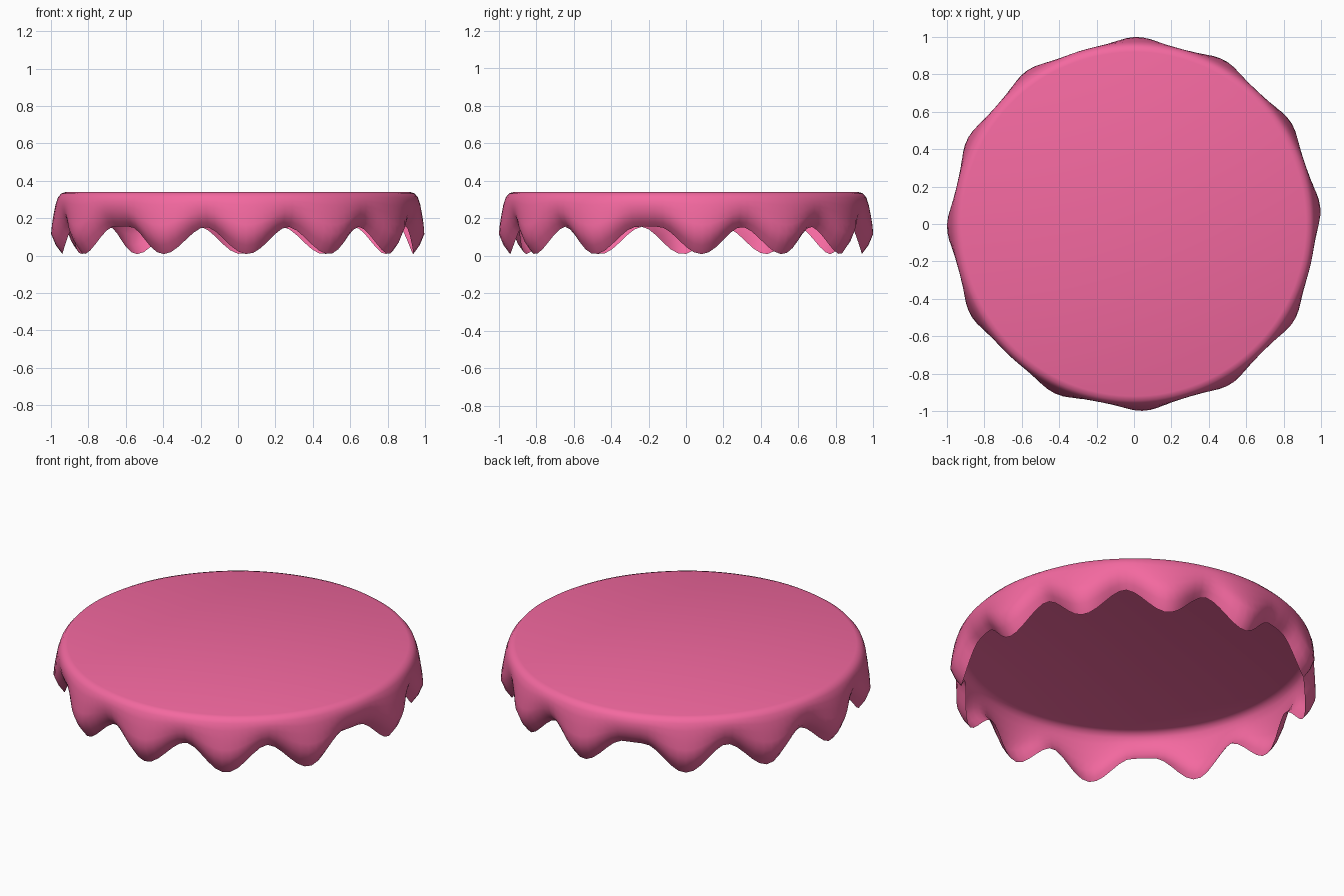
import bpy, bmesh, math

if "Cube" in bpy.data.objects:
    bpy.data.objects.remove(bpy.data.objects["Cube"])

# Side profiles (radius, height) below the flat top: at a drip and between drips
DRIP = [(0.92, 0.34), (0.945, 0.332), (0.963, 0.31), (0.976, 0.27), (0.986, 0.22),
        (0.995, 0.165), (1.0, 0.115), (0.975, 0.055), (0.94, 0.008)]
GAP = [(0.92, 0.34), (0.943, 0.332), (0.959, 0.315), (0.968, 0.29), (0.969, 0.262),
       (0.965, 0.235), (0.955, 0.207), (0.938, 0.18), (0.912, 0.155)]
SEGMENTS = 144

# Twelve drips in three groups of four, with a wider gap between groups
drips = [5 + 120 * g + 28 * i for g in range(3) for i in range(4)]


def drip_weight(deg):
    d = min(abs((deg - a + 180) % 360 - 180) for a in drips)
    return 0.5 + 0.5 * math.cos(math.pi * min(d / 14.5, 1))


# Icing shell: rings blended between the two profiles, open underneath
bm = bmesh.new()
rings = []
for (r1, z1), (r0, z0) in zip(DRIP, GAP):
    ring = []
    for s in range(SEGMENTS):
        deg = 360 * s / SEGMENTS
        w = drip_weight(deg)
        r, z = r0 + (r1 - r0) * w, z0 + (z1 - z0) * w
        a = math.radians(deg)
        ring.append(bm.verts.new((r * math.cos(a), r * math.sin(a), z)))
    rings.append(ring)
for up, low in zip(rings, rings[1:]):
    for s in range(SEGMENTS):
        t = (s + 1) % SEGMENTS
        bm.faces.new((up[s], low[s], low[t], up[t]))

# Flat top
bm.faces.new(rings[0])
for f in bm.faces:
    f.smooth = True

mesh = bpy.data.meshes.new("icing")
bm.to_mesh(mesh)
bm.free()
icing = bpy.data.objects.new("icing", mesh)
bpy.context.collection.objects.link(icing)

# Pink material
pink = bpy.data.materials.new("pink_icing")
pink.diffuse_color = (0.9, 0.14, 0.35, 1)
pink.use_nodes = True
pink.node_tree.nodes["Principled BSDF"].inputs["Base Color"].default_value = pink.diffuse_color
mesh.materials.append(pink)
